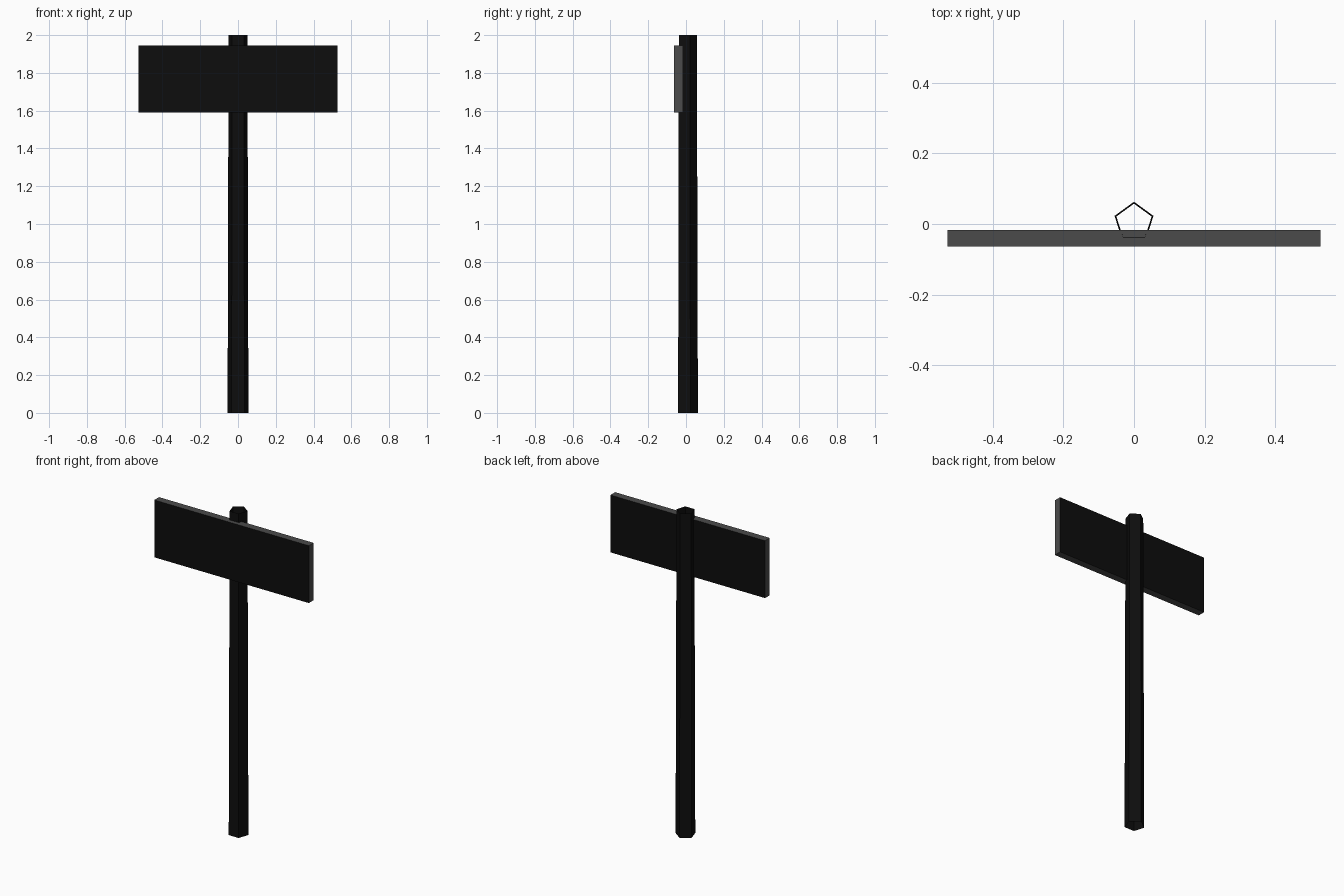
import bpy, bmesh, math

if "Cube" in bpy.data.objects:
    bpy.data.objects.remove(bpy.data.objects["Cube"])


def material(name, v):
    m = bpy.data.materials.new(name)
    m.diffuse_color = (v, v, v, 1)
    m.use_nodes = True
    m.node_tree.nodes["Principled BSDF"].inputs["Base Color"].default_value = m.diffuse_color
    return m


black = material("black", 0.004)
grey = material("dark grey", 0.07)


def finish(name, bm, mats):
    bmesh.ops.recalc_face_normals(bm, faces=bm.faces)
    me = bpy.data.meshes.new(name)
    bm.to_mesh(me)
    bm.free()
    for m in mats:
        me.materials.append(m)
    ob = bpy.data.objects.new(name, me)
    bpy.context.collection.objects.link(ob)
    return ob


# Post: slightly tapered five-sided tube, open at both ends
bm = bmesh.new()
rings = []
for z, r in ((0, 0.058), (2, 0.0525)):
    rings.append([bm.verts.new((r * math.cos(a), 0.005 + r * math.sin(a), z))
                  for a in (math.radians(90 + 72 * i) for i in range(5))])
for i in range(5):
    j = (i + 1) % 5
    bm.faces.new((rings[0][i], rings[0][j], rings[1][j], rings[1][i]))
bmesh.ops.recalc_face_normals(bm, faces=bm.faces)
if bm.faces[:][0].calc_center_median().dot(bm.faces[:][0].normal) < 0:
    bmesh.ops.reverse_faces(bm, faces=bm.faces)
finish("post", bm, [black])

# Sign board: black front and back, grey rim
bm = bmesh.new()
bmesh.ops.create_cube(bm, size=1)
bmesh.ops.scale(bm, vec=(1.056, 0.046, 0.354), verts=bm.verts)
bmesh.ops.translate(bm, vec=(0, -0.04, 1.768), verts=bm.verts)
bm.normal_update()
for f in bm.faces:
    f.material_index = 0 if abs(f.normal.y) > 0.5 else 1
finish("sign_board", bm, [black, grey])
